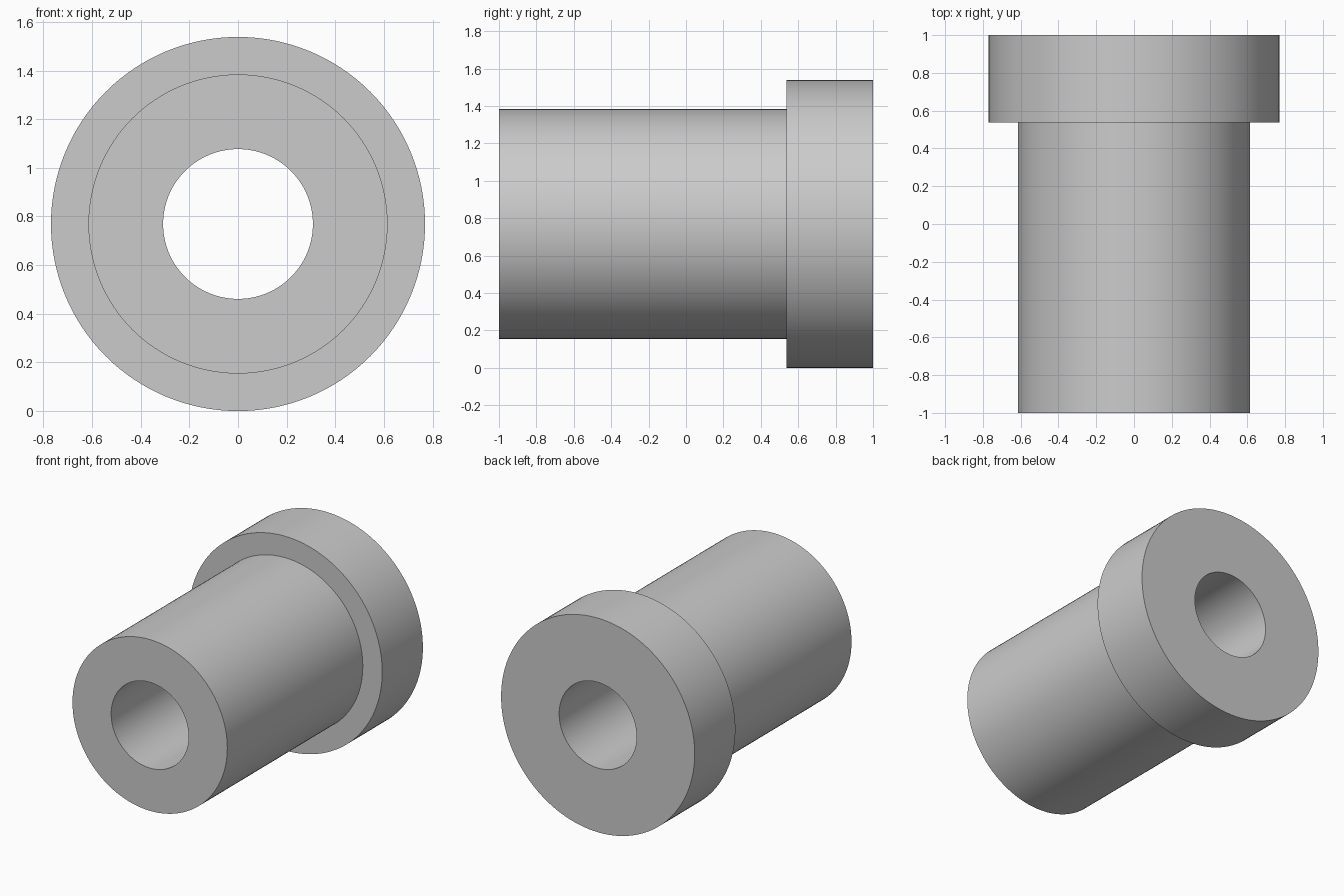
import bpy, bmesh, math

if "Cube" in bpy.data.objects:
    bpy.data.objects.remove(bpy.data.objects["Cube"])

SEGMENTS = 128
R_FLANGE, R_SLEEVE, R_BORE = 0.769, 0.615, 0.308
Y_FRONT, Y_SHOULDER, Y_BACK = -1.0, 0.538, 1.0

# Closed half-section of the bushing: (radius, y)
profile = [
    (R_BORE, Y_FRONT), (R_SLEEVE, Y_FRONT), (R_SLEEVE, Y_SHOULDER),
    (R_FLANGE, Y_SHOULDER), (R_FLANGE, Y_BACK), (R_BORE, Y_BACK),
]

# Revolve the section around the y axis
bm = bmesh.new()
rings = []
for i in range(SEGMENTS):
    a = 2 * math.pi * i / SEGMENTS
    rings.append([bm.verts.new((r * math.cos(a), y, R_FLANGE + r * math.sin(a)))
                  for r, y in profile])
n = len(profile)
for i in range(SEGMENTS):
    a, b = rings[i], rings[(i + 1) % SEGMENTS]
    for j in range(n):
        k = (j + 1) % n
        bm.faces.new((a[j], a[k], b[k], b[j]))
bmesh.ops.recalc_face_normals(bm, faces=bm.faces)

mesh = bpy.data.meshes.new("flanged_bushing")
bm.to_mesh(mesh)
bm.free()

# Plain grey metal
grey = bpy.data.materials.new("grey")
grey.diffuse_color = (0.6, 0.6, 0.6, 1)
grey.use_nodes = True
grey.node_tree.nodes["Principled BSDF"].inputs["Base Color"].default_value = grey.diffuse_color
mesh.materials.append(grey)

bushing = bpy.data.objects.new("flanged_bushing", mesh)
bpy.context.collection.objects.link(bushing)

# Smooth round walls, sharp rims
bpy.context.view_layer.objects.active = bushing
bushing.select_set(True)
bpy.ops.object.shade_smooth_by_angle(angle=math.radians(30))
